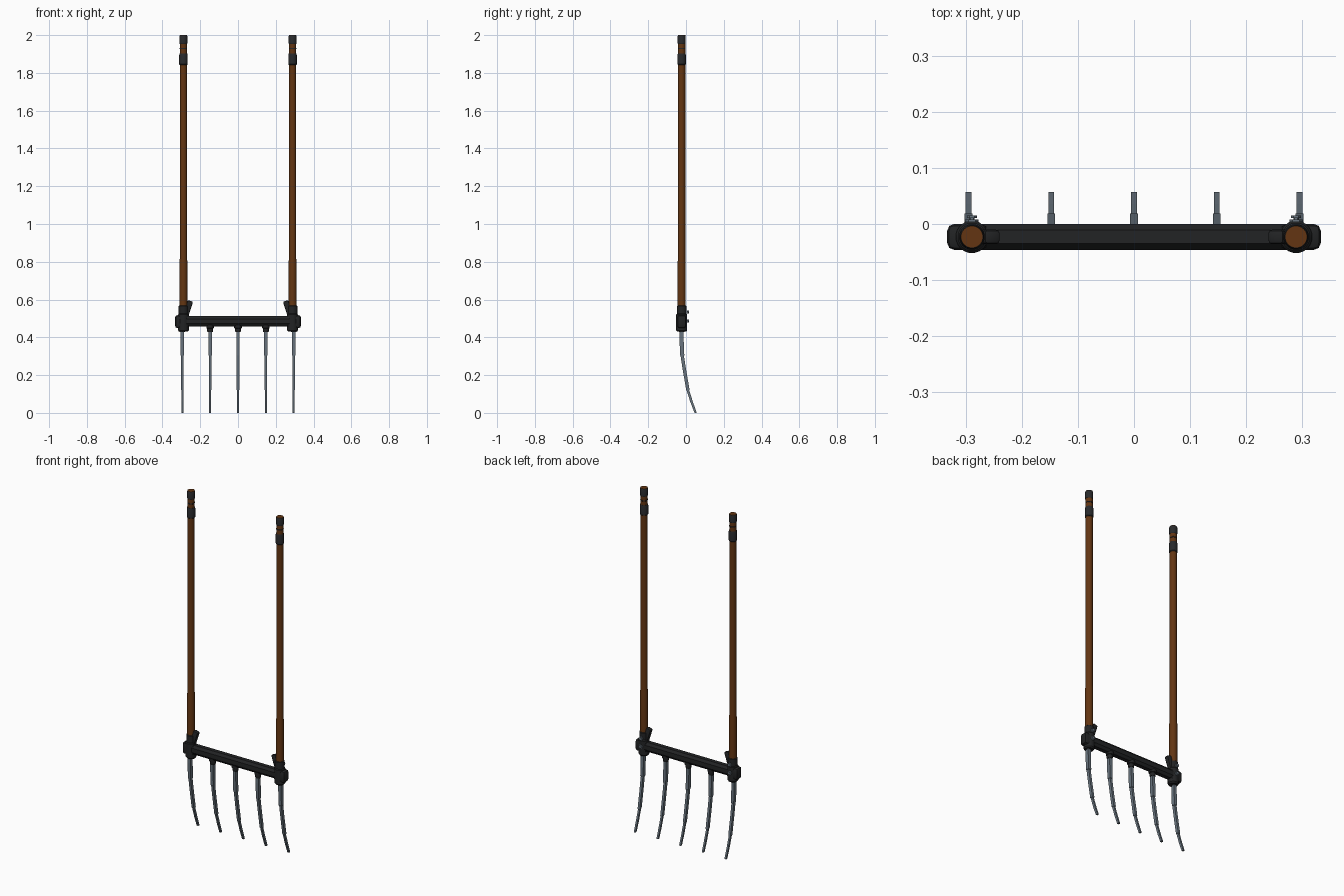
import bpy, bmesh, math
from mathutils import Vector, Matrix

if "Cube" in bpy.data.objects:
    bpy.data.objects.remove(bpy.data.objects["Cube"])


def material(name, rgb):
    m = bpy.data.materials.new(name)
    m.diffuse_color = (*rgb, 1)
    m.use_nodes = True
    m.node_tree.nodes["Principled BSDF"].inputs["Base Color"].default_value = m.diffuse_color
    return m


WOOD = material("brown_wood", (0.125, 0.036, 0.006))
IRON = material("black_iron", (0.016, 0.017, 0.018))
RUBBER = material("grip_black", (0.022, 0.023, 0.025))
STEEL = material("grey_steel", (0.14, 0.175, 0.21))
HX, HY = 0.289, -0.023      # handle axis


def finish(name, bm, mat, smooth=True):
    bmesh.ops.recalc_face_normals(bm, faces=bm.faces[:])
    me = bpy.data.meshes.new(name)
    bm.to_mesh(me)
    bm.free()
    me.materials.append(mat)
    ob = bpy.data.objects.new(name, me)
    bpy.context.collection.objects.link(ob)
    if smooth:
        bpy.ops.object.select_all(action='DESELECT')
        bpy.context.view_layer.objects.active = ob
        ob.select_set(True)
        bpy.ops.object.shade_smooth_by_angle(angle=math.radians(32))
    return ob


def loft(name, rings, mat, smooth=True):
    """Skin a list of equal-length vertex rings and cap both ends."""
    bm = bmesh.new()
    loops = [[bm.verts.new(p) for p in r] for r in rings]
    n = len(loops[0])
    for a, b in zip(loops, loops[1:]):
        for i in range(n):
            bm.faces.new((a[i], a[(i + 1) % n], b[(i + 1) % n], b[i]))
    bm.faces.new(loops[0][::-1])
    bm.faces.new(loops[-1])
    return finish(name, bm, mat, smooth)


def lathe(name, x, y, profile, mat, n=20):
    """Round part standing on z, profile = (radius, z) points."""
    t = [2 * math.pi * (i + 0.5) / n for i in range(n)]
    return loft(name, [[(x + r * math.cos(a), y + r * math.sin(a), z) for a in t]
                       for r, z in profile], mat)


def block(name, center, size, mat, bevel=0.0, tilt=0.0, seg=2):
    """Bevelled box, tilted around the y axis."""
    bm = bmesh.new()
    bmesh.ops.create_cube(bm, size=1, matrix=Matrix.Diagonal((*size, 1)))
    if bevel:
        bmesh.ops.bevel(bm, geom=bm.edges[:], offset=bevel, segments=seg,
                        affect='EDGES', profile=0.5)
    bm.transform(Matrix.Translation(center) @ Matrix.Rotation(tilt, 4, 'Y'))
    return finish(name, bm, mat)


def bolt(name, x, z):
    """Washer, shank and hexagonal nut pointing to the back."""
    prof = [(0.012, 0.004), (0.012, 0.008), (0.005, 0.008), (0.005, 0.011),
            (0.009, 0.011), (0.009, 0.015)]
    t = [math.pi * i / 3 for i in range(6)]
    loft(name, [[(x + r * math.cos(a), y, z + r * math.sin(a)) for a in t]
                for r, y in prof], STEEL, False)


# cross bar: octagonal tube
oct_yz = [(s * a, t * b) for s, t, a, b in (
    (1, 1, .023, .013), (1, 1, .012, .027), (-1, 1, .012, .027), (-1, 1, .023, .013),
    (-1, -1, .023, .013), (-1, -1, .012, .027), (1, -1, .012, .027), (1, -1, .023, .013))]
loft("cross_bar", [[(x, HY + y, 0.485 + z) for y, z in oct_yz] for x in (-0.31, 0.31)], IRON)

for s, side in ((-1, "left"), (1, "right")):
    x = s * HX
    # wooden handle, thicker near the socket
    lathe(side + "_handle", x, HY, [(0.0215, 0.50), (0.0215, 0.80), (0.0195, 0.815),
                                    (0.0195, 1.85), (0.0195, 1.985), (0.0195, 2.0)], WOOD)
    # grip bands
    lathe(side + "_grip_top", x, HY, [(0.0195, 1.953), (0.0215, 1.956), (0.0215, 1.994),
                                      (0.0197, 1.9985)], RUBBER)
    lathe(side + "_grip_ring", x, HY, [(0.0198, 1.926), (0.0205, 1.927), (0.0205, 1.931),
                                       (0.0198, 1.932)], RUBBER)
    lathe(side + "_grip_lower", x, HY, [(0.02, 1.842), (0.023, 1.846), (0.023, 1.893),
                                        (0.0205, 1.903)], RUBBER)
    # handle socket, bar end cap and slanted brace
    lathe(side + "_socket", x, HY, [(0.024, 0.43), (0.029, 0.437), (0.029, 0.52),
                                    (0.0255, 0.525), (0.0255, 0.565), (0.022, 0.568)], IRON)
    block(side + "_end_cap", (s * 0.297, HY, 0.483), (0.072, 0.046, 0.068), IRON, 0.012)
    block(side + "_brace", (s * 0.268, HY, 0.543), (0.03, 0.026, 0.105), IRON, 0.007,
          -s * math.radians(18))
    for z, label in ((0.487, "lower"), (0.535, "upper")):
        bolt(f"{side}_bolt_{label}", x, z)

# tines: stepped bent steel bars hanging from collars; (y, z, half width, half depth)
path = [(-0.024, 0.455, .009, .011), (-0.024, 0.40, .009, .011), (-0.020, 0.305, .009, .011),
        (-0.020, 0.303, .007, .009), (-0.008, 0.225, .007, .009), (0.010, 0.122, .007, .009),
        (0.010, 0.120, .0053, .007), (0.029, 0.06, .0053, .007), (0.051, 0.0, .0053, .006)]
for i in range(5):
    x = (i - 2) * 0.1475
    rings = [[(x + sx * w, y + sy * d, z) for sx, sy in ((1, 1), (-1, 1), (-1, -1), (1, -1))]
             for y, z, w, d in path]
    loft(f"tine_{i + 1}", rings, STEEL, False)
    lathe(f"tine_collar_{i + 1}", x, HY, [(0.014, 0.428), (0.016, 0.432), (0.016, 0.447),
                                          (0.021, 0.449), (0.021, 0.466)], IRON, 12)
